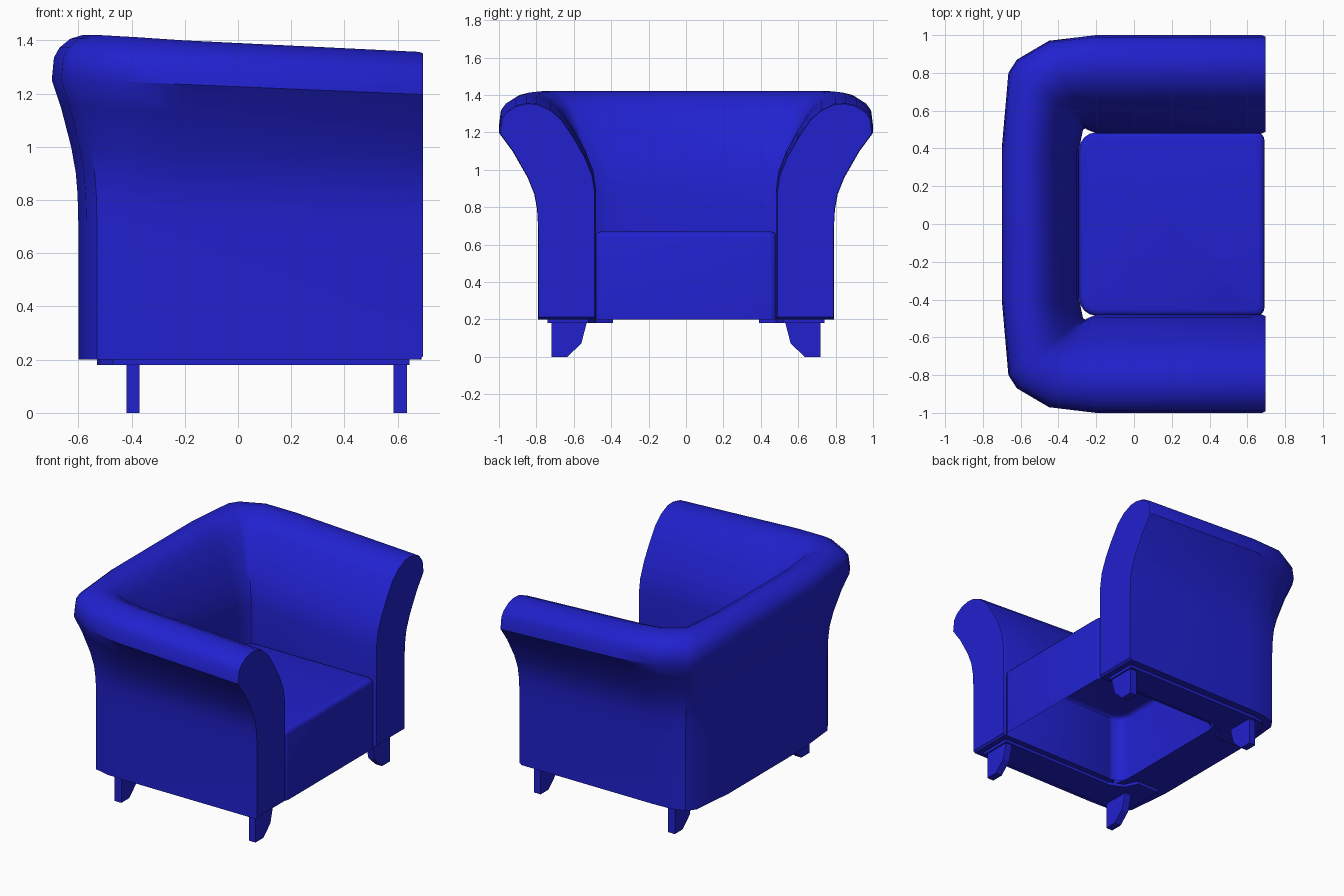
import bpy, bmesh, math
from mathutils import Vector

if "Cube" in bpy.data.objects:
    bpy.data.objects.remove(bpy.data.objects["Cube"])

blue = bpy.data.materials.new("blue_fabric")
blue.diffuse_color = (0.015, 0.015, 0.62, 1)
blue.use_nodes = True
blue.node_tree.nodes["Principled BSDF"].inputs["Base Color"].default_value = blue.diffuse_color


def finish(name, bm, smooth=None):
    bmesh.ops.recalc_face_normals(bm, faces=bm.faces)
    me = bpy.data.meshes.new(name)
    bm.to_mesh(me)
    bm.free()
    ob = bpy.data.objects.new(name, me)
    bpy.context.collection.objects.link(ob)
    me.materials.append(blue)
    if smooth:
        bpy.ops.object.select_all(action='DESELECT')
        ob.select_set(True)
        bpy.context.view_layer.objects.active = ob
        bpy.ops.object.shade_smooth_by_angle(angle=math.radians(smooth))
    return ob


def prism(bm, points, vec):
    """Extrude a closed polygon along a vector."""
    f = bm.faces.new([bm.verts.new(p) for p in points])
    bmesh.ops.extrude_face_region(bm, geom=[f], use_keep_orig=True)
    bm.verts.ensure_lookup_table()
    bmesh.ops.translate(bm, verts=bm.verts[-len(points):], vec=vec)


# Arms and back: one flared profile swept around a U
# inner side blends I -> T, outer side blends O -> T; (blend, z)
inner = [(0, .2), (0, .60), (0, .87), (.03, .97), (.11, 1.07), (.22, 1.17), (.35, 1.27),
         (.47, 1.325), (.61, 1.357), (.72, 1.36), (.83, 1.347), (.93, 1.315), (.98, 1.28)]
outer = [(1, 1.2), (.65, 1.1), (.27, .96), (.1, .87), (.03, .79), (0, .68), (0, .2)]
# stations: inner base, outer base, rim overhang, rim height
half = [((.68, .48), (.68, .79), (.68, 1.0), 1.357),
        ((-.20, .48), (-.30, .79), (-.20, 1.0), 1.40),
        ((-.25, .50), (-.43, .785), (-.45, .97), 1.413),
        ((-.26, .51), (-.53, .76), (-.62, .87), 1.42),
        ((-.27, .50), (-.57, .70), (-.665, .80), 1.42),
        ((-.29, .40), (-.60, .40), (-.70, .40), 1.42)]
flip = lambda p: (p[0], -p[1])
stations = half + [(flip(i), flip(o), flip(t), h) for i, o, t, h in reversed(half)]


def ring(i, o, t, h):
    pts = []
    for base, prof in ((i, inner), (o, outer)):
        for k, z in prof:
            xy = Vector(base).lerp(Vector(t), k)
            pts.append(Vector((xy.x, xy.y, .2 + (z - .2) * (h - .2) / 1.16)))
    return pts


rings = [ring(*s) for s in stations]


def front_cap(pts):
    # slightly shrunken front ring gives the soft front edge
    c = sum(pts, Vector()) / len(pts)
    return [Vector((.695, c.y + (p.y - c.y) * .97, c.z + (p.z - c.z) * .985)) for p in pts]


rings = [front_cap(rings[0])] + rings + [front_cap(rings[-1])]
bm = bmesh.new()
loops = [[bm.verts.new(p) for p in r] for r in rings]
n = len(loops[0])
for a, b in zip(loops, loops[1:]):
    for j in range(n):
        bm.faces.new((a[j], a[(j + 1) % n], b[(j + 1) % n], b[j]))
bm.faces.new(loops[0])
bm.faces.new(loops[-1])
finish("arms_and_back", bm, 35)

# Seat: rounded block, open underneath
outline = []
for cx, cy, r, start in ((.65, .445, .04, 0), (-.20, .395, .09, 90),
                         (-.20, -.395, .09, 180), (.65, -.445, .04, 270)):
    for k in range(5):
        a = math.radians(start + k * 22.5)
        outline.append((cx + r * math.cos(a), cy + r * math.sin(a)))
bm = bmesh.new()
levels = []
for z, s in ((.2, 1), (.64, 1), (.655, .992), (.665, .975), (.67, .94)):
    levels.append([bm.verts.new((.2 + (x - .2) * s, y * s, z)) for x, y in outline])
m = len(outline)
for a, b in zip(levels, levels[1:]):
    for j in range(m):
        bm.faces.new((a[j], a[(j + 1) % m], b[(j + 1) % m], b[j]))
bm.faces.new(levels[-1])
finish("seat", bm, 35)

# Thin base strips and legs, mirrored left and right
strip = [(.645, .74), (.645, .52), (-.22, .52), (-.32, .48), (-.36, .39),
         (-.53, .39), (-.53, .60), (-.515, .68), (-.47, .73), (-.40, .74)]
leg = [(.72, 0), (.72, .185), (.53, .185), (.56, .07), (.635, 0)]
for side, s in (("left", -1), ("right", 1)):
    bm = bmesh.new()
    prism(bm, [(x, s * y, .18) for x, y in strip], (0, 0, .02))
    finish("base_strip_" + side, bm)
    for end, x in (("front", .585), ("back", -.42)):
        bm = bmesh.new()
        prism(bm, [(x, s * y, z) for y, z in leg], (.05, 0, 0))
        finish(end + "_leg_" + side, bm)
